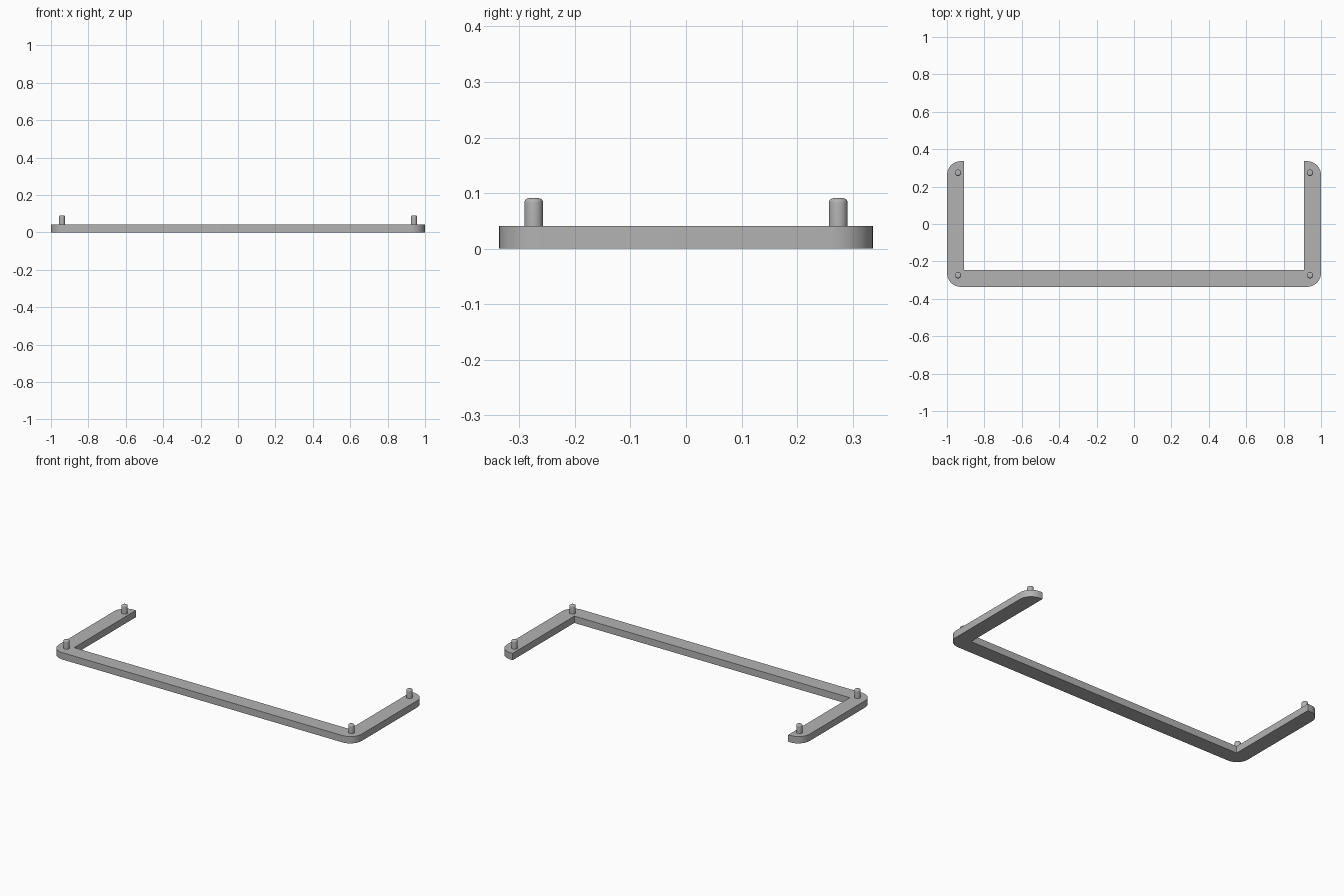
import bpy, bmesh, math

cube = bpy.data.objects.get("Cube")
if cube:
    bpy.data.objects.remove(cube, do_unlink=True)

grey = bpy.data.materials.new("plain grey")
grey.use_nodes = True
COLOUR = (0.45, 0.45, 0.45, 1)
grey.diffuse_color = COLOUR
grey.node_tree.nodes["Principled BSDF"].inputs["Base Color"].default_value = COLOUR

HALF_X, HALF_Y = 1.0, 0.336      # outer half sizes
INNER_X, INNER_Y = 0.91, -0.246  # inner edges of the arms and front bar
HEIGHT, RADIUS = 0.041, 0.075
PIN_X, PIN_Y, PIN_R, PIN_TOP = 0.941, 0.274, 0.0167, 0.091


def finish(bm, name):
    bmesh.ops.recalc_face_normals(bm, faces=bm.faces)
    mesh = bpy.data.meshes.new(name)
    bm.to_mesh(mesh)
    bm.free()
    mesh.materials.append(grey)
    obj = bpy.data.objects.new(name, mesh)
    bpy.context.collection.objects.link(obj)
    bpy.ops.object.select_all(action='DESELECT')
    obj.select_set(True)
    bpy.context.view_layer.objects.active = obj
    bpy.ops.object.shade_smooth_by_angle(angle=math.radians(35))
    return obj


def arc(cx, cy, r, start, end, steps=12):
    angles = [math.radians(start + (end - start) * i / steps) for i in range(steps + 1)]
    return [(cx + r * math.cos(a), cy + r * math.sin(a)) for a in angles]


# U-shaped frame: right-hand half outline, mirrored and extruded upward
half = [(INNER_X, INNER_Y), (INNER_X, HALF_Y)]
half += arc(HALF_X - RADIUS, HALF_Y - RADIUS, RADIUS, 90, 0)
half += arc(HALF_X - RADIUS, RADIUS - HALF_Y, RADIUS, 0, -90)
outline = half + [(-x, y) for x, y in reversed(half)]
bm = bmesh.new()
base = bm.faces.new([bm.verts.new((x, y, 0)) for x, y in outline])
top = bmesh.ops.extrude_face_region(bm, geom=[base])["geom"]
bmesh.ops.translate(bm, vec=(0, 0, HEIGHT),
                    verts=[v for v in top if isinstance(v, bmesh.types.BMVert)])
finish(bm, "frame")

# Locating pins with rounded top edges
for side, x in (("left", PIN_X), ("right", -PIN_X)):
    for end, y in (("front", -PIN_Y), ("back", PIN_Y)):
        bm = bmesh.new()
        bmesh.ops.create_cone(bm, cap_ends=True, segments=32, radius1=PIN_R,
                              radius2=PIN_R, depth=PIN_TOP - HEIGHT)
        rim = [e for e in bm.edges if all(v.co.z > 0 for v in e.verts)]
        bmesh.ops.bevel(bm, geom=rim, offset=0.008, segments=5, profile=0.5,
                        affect='EDGES')
        pin = finish(bm, f"{end}_{side}_pin")
        pin.location = (x, y, (PIN_TOP + HEIGHT) / 2)
